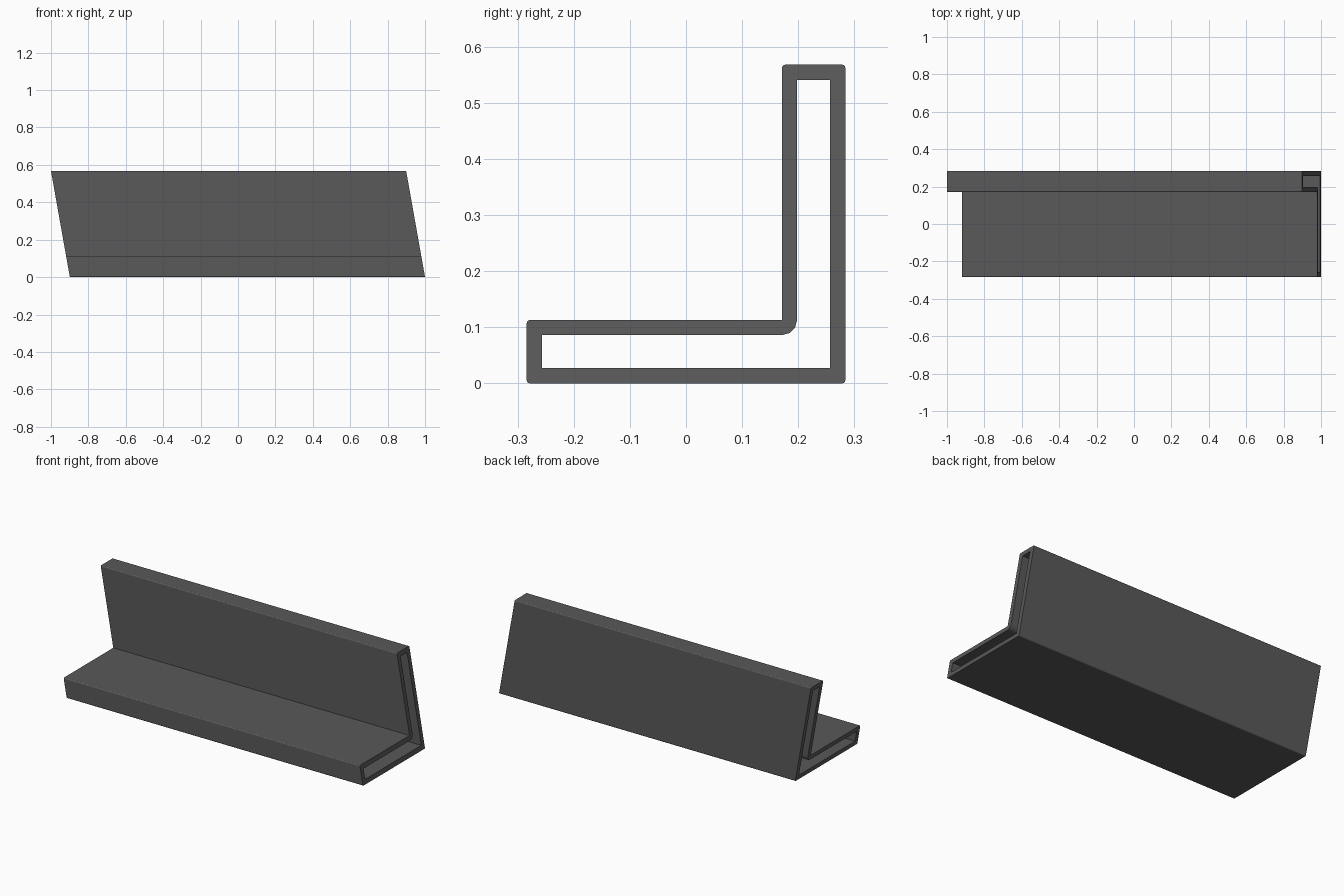
import bpy, bmesh
from math import sin, cos, radians

if "Cube" in bpy.data.objects:
    bpy.data.objects.remove(bpy.data.objects["Cube"])

WALL, ROUND, STEPS = 0.027, 0.006, 3
TILT = -0.101 / 0.568      # sideways lean per unit of height
LEFT, RIGHT = -0.899, 1.0  # ends of the base at z = 0

# L-shaped outline: corner y, z, start angle and turn of its rounding
CORNERS = [(-0.284, 0, 180, 90), (0.284, 0, 270, 90), (0.284, 0.568, 0, 90),
           (0.171, 0.568, 90, 90), (0.171, 0.113, 0, -90), (-0.284, 0.113, 90, 90)]


def wall_profile():
    """Matching outer and inner outlines of the hollow section."""
    outer, inner = [], []
    for y, z, start, turn in CORNERS:
        mid = radians(start + turn / 2)
        sy = 1 if cos(mid) > 0 else -1
        sz = 1 if sin(mid) > 0 else -1
        for i in range(STEPS + 1):
            a = radians(start + turn * i / STEPS)
            if turn > 0:  # outside corner: rounded outside, sharp inside
                outer.append((y + ROUND * (cos(a) - sy), z + ROUND * (sin(a) - sz)))
                inner.append((y - sy * WALL, z - sz * WALL))
            else:         # inside corner: sharp outside, rounded inside
                outer.append((y, z))
                inner.append((y + WALL * cos(a), z + WALL * sin(a)))
    return outer, inner


# Hollow angle section, open at both slanted ends
outer, inner = wall_profile()
bm = bmesh.new()
loops = [[bm.verts.new((x + TILT * z, y, z)) for y, z in pts]
         for x, pts in ((LEFT, outer), (RIGHT, outer), (RIGHT, inner), (LEFT, inner))]
n = len(outer)
for k in range(4):
    a, b = loops[k], loops[(k + 1) % 4]
    for i in range(n):
        j = (i + 1) % n
        bm.faces.new((a[i], a[j], b[j], b[i]))
bmesh.ops.remove_doubles(bm, verts=bm.verts[:], dist=1e-5)
bmesh.ops.recalc_face_normals(bm, faces=bm.faces[:])

mesh = bpy.data.meshes.new("hollow_angle_section")
bm.to_mesh(mesh)
bm.free()
section = bpy.data.objects.new("hollow_angle_section", mesh)
bpy.context.collection.objects.link(section)

# Dark grey finish
dark = bpy.data.materials.new("dark_grey")
dark.diffuse_color = (0.1, 0.1, 0.1, 1)
dark.use_nodes = True
dark.node_tree.nodes["Principled BSDF"].inputs["Base Color"].default_value = dark.diffuse_color
mesh.materials.append(dark)
